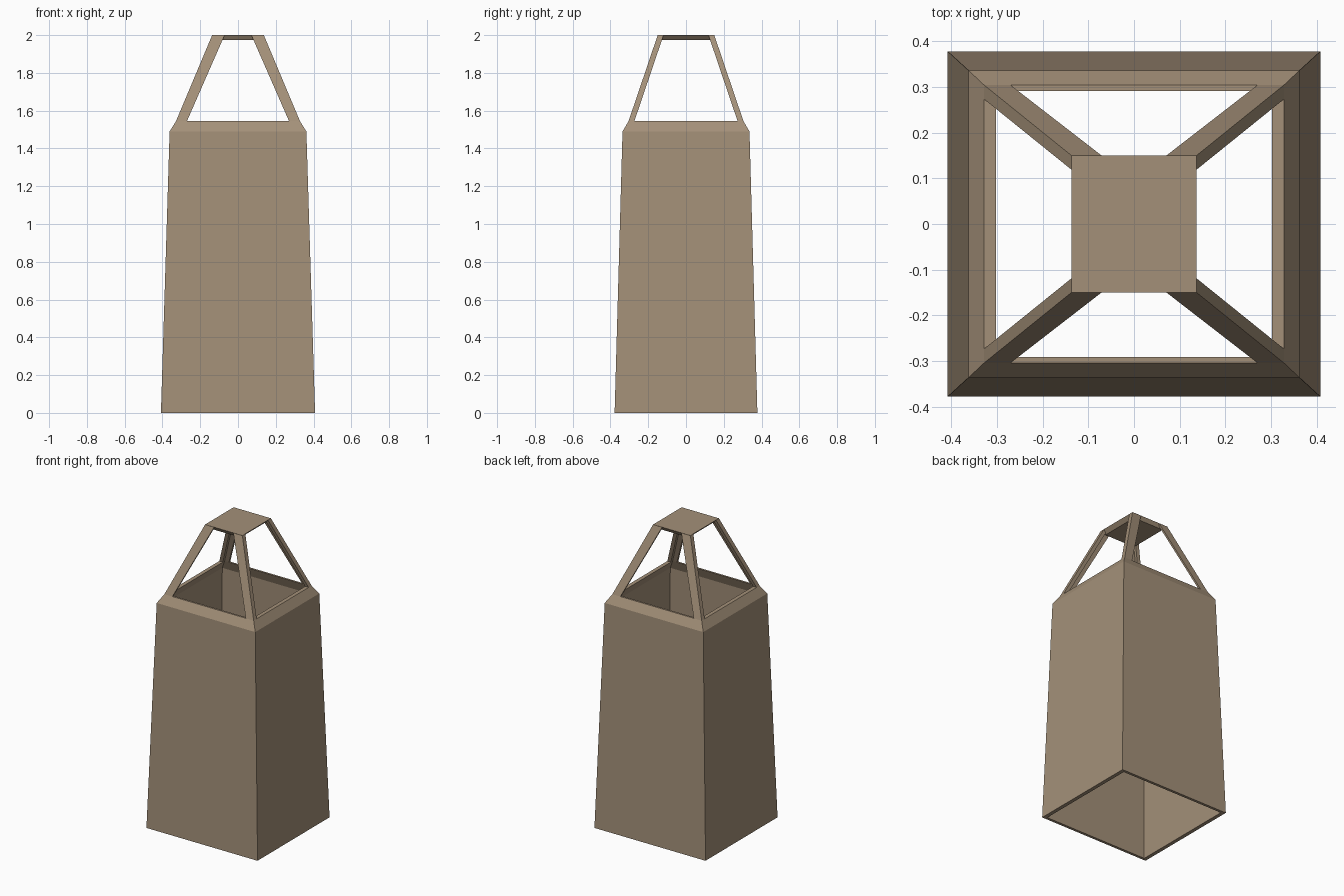
import bpy, bmesh

if "Cube" in bpy.data.objects:
    bpy.data.objects.remove(bpy.data.objects["Cube"])

brown = bpy.data.materials.new("warm brown")
brown.diffuse_color = (0.37, 0.28, 0.19, 1)
brown.use_nodes = True
brown.node_tree.nodes["Principled BSDF"].inputs["Base Color"].default_value = brown.diffuse_color


def loft(name, rings, closed=False):
    """Skin a stack of matching rings; join last to first, or cap the ends."""
    bm = bmesh.new()
    vs = [[bm.verts.new(p) for p in r] for r in rings]
    n = len(rings[0])
    pairs = list(zip(vs, vs[1:])) + ([(vs[-1], vs[0])] if closed else [])
    for a, b in pairs:
        for i in range(n):
            j = (i + 1) % n
            bm.faces.new((a[i], a[j], b[j], b[i]))
    if not closed:
        bm.faces.new(vs[0][::-1])
        bm.faces.new(vs[-1])
    bmesh.ops.recalc_face_normals(bm, faces=bm.faces)
    me = bpy.data.meshes.new(name)
    bm.to_mesh(me)
    bm.free()
    me.materials.append(brown)
    ob = bpy.data.objects.new(name, me)
    bpy.context.collection.objects.link(ob)
    return ob


def rect(x, y, z):
    return [(-x, -y, z), (x, -y, z), (x, y, z), (-x, y, z)]


# Hollow tapered body: up the outside, over the lip, down the inside
loft("body_shell", [rect(0.408, 0.378, 0), rect(0.362, 0.336, 1.49),
                    rect(0.328, 0.304, 1.545), rect(0.302, 0.291, 1.545),
                    rect(0.338, 0.318, 1.48), rect(0.383, 0.360, 0)], closed=True)

# Top plate, undercut towards its lower side
loft("top_plate", [rect(0.113, 0.135, 1.975), rect(0.137, 0.15, 2.0)])


# Four angle-section corner legs
def section(x, y, z, sx, sy, w):
    tx, ty = 0.026, 0.013
    pts = [(0, 0), (w, 0), (w, ty), (tx, ty), (tx, 0.031), (0, 0.031)]
    return [(sx * (x - a), sy * (y - b), z) for a, b in pts]


for sx, side in ((-1, "left"), (1, "right")):
    for sy, end in ((-1, "front"), (1, "back")):
        loft(f"{end}_{side}_leg", [section(0.328, 0.304, 1.545, sx, sy, 0.058),
                                   section(0.137, 0.15, 1.9995, sx, sy, 0.066)])
